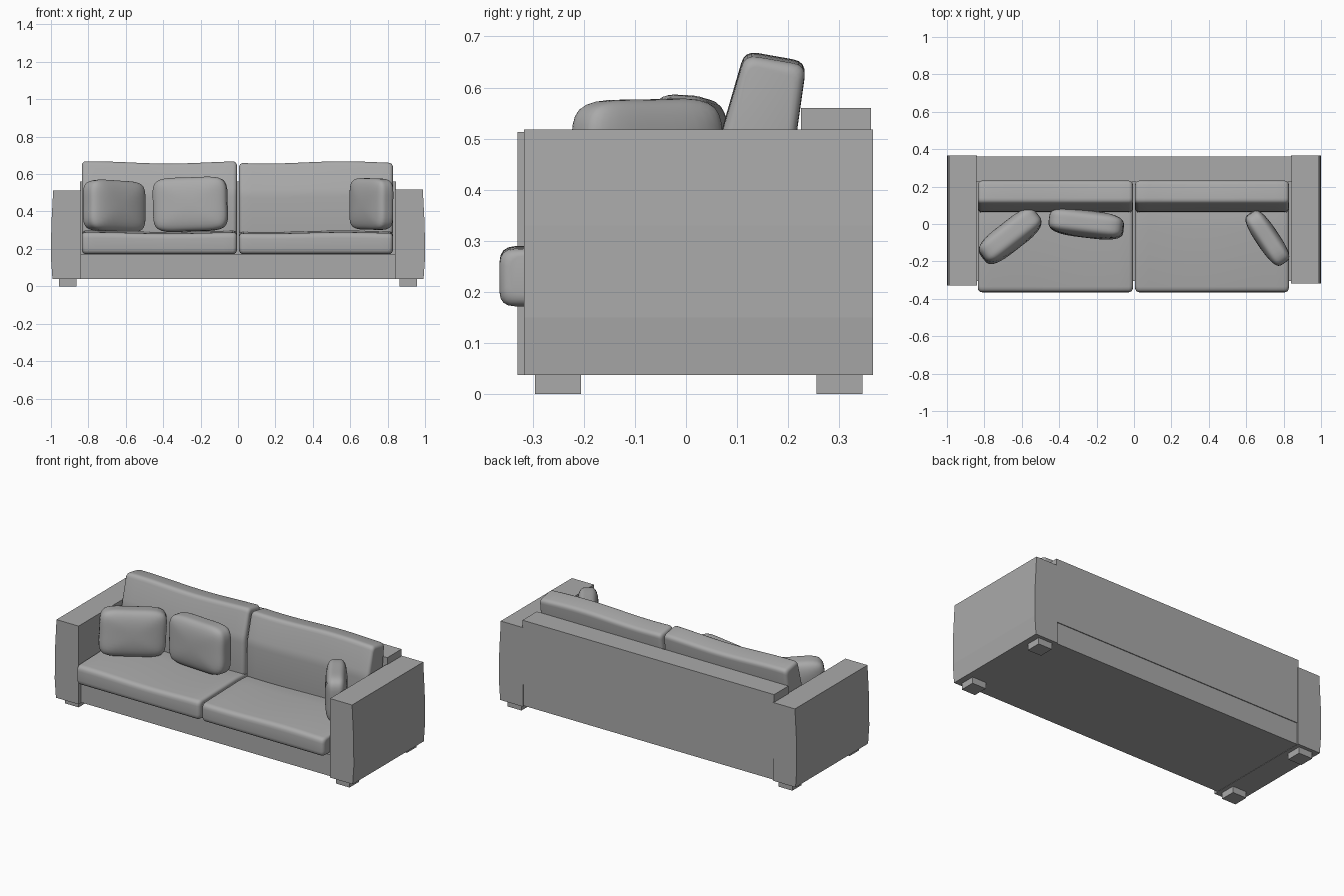
import bpy, bmesh, math
from mathutils import Matrix, Vector

if "Cube" in bpy.data.objects:
    bpy.data.objects.remove(bpy.data.objects["Cube"], do_unlink=True)

GREY = (0.4, 0.4, 0.4, 1.0)
fabric = bpy.data.materials.new("grey_fabric")
fabric.use_nodes = True
fabric.diffuse_color = GREY
fabric.node_tree.nodes["Principled BSDF"].inputs["Base Color"].default_value = GREY


def finish(name, bm, smooth=False):
    bmesh.ops.recalc_face_normals(bm, faces=bm.faces)
    mesh = bpy.data.meshes.new(name)
    bm.to_mesh(mesh)
    bm.free()
    mesh.materials.append(fabric)
    for p in mesh.polygons:
        p.use_smooth = smooth
    obj = bpy.data.objects.new(name, mesh)
    bpy.context.collection.objects.link(obj)
    return obj


def box(name, low, high):
    low, high = Vector(low), Vector(high)
    bm = bmesh.new()
    bmesh.ops.create_cube(bm, size=1)
    for v in bm.verts:
        v.co = Vector(v.co[i] * (high[i] - low[i]) + (low[i] + high[i]) / 2 for i in range(3))
    return finish(name, bm)


def loft(name, rings, smooth=False):
    """Skin a list of equal-length point rings and cap both ends."""
    bm = bmesh.new()
    rows = [[bm.verts.new(p) for p in ring] for ring in rings]
    n = len(rows[0])
    for a, b in zip(rows, rows[1:]):
        for i in range(n):
            j = (i + 1) % n
            bm.faces.new((a[i], a[j], b[j], b[i]))
    bm.faces.new(rows[0])
    bm.faces.new(rows[-1])
    return finish(name, bm, smooth)


def round_corners(points, radius, steps=4):
    """Replace each polygon corner with a short curve."""
    out = []
    for i, p in enumerate(points):
        p = Vector(p)
        a = p + (Vector(points[i - 1]) - p).normalized() * radius
        b = p + (Vector(points[(i + 1) % len(points)]) - p).normalized() * radius
        for k in range(steps + 1):
            t = k / steps
            out.append(a * (1 - t) ** 2 + p * 2 * t * (1 - t) + b * t * t)
    return out


def cushion(name, profile, x0, x1, radius, wave, phase):
    """Rounded (y, z) profile swept along x, with soft ends and a wavy top."""
    outline = round_corners(profile, radius)
    mid = sum(outline, Vector((0, 0))) / len(outline)
    half = [max(abs(p[i] - mid[i]) for p in outline) for i in range(2)]
    zmin = min(p.y for p in outline)
    zmax = max(p.y for p in outline)
    r = 0.022
    ends = [(r * (1 - math.cos(a)), r * (1 - math.sin(a)))
            for a in (math.pi / 2 * k / 4 for k in range(5))]
    stations = [(x0 + d, s) for d, s in ends]
    stations += [(x0 + r + (x1 - x0 - 2 * r) * k / 16, 0) for k in range(1, 16)]
    stations += [(x1 - d, s) for d, s in reversed(ends)]
    rings = []
    for x, s in stations:
        lift = wave * math.sin(phase + 2 * math.pi * (x - x0) / (x1 - x0))
        rings.append([(x,
                       mid.x + (p.x - mid.x) * (1 - s / half[0]),
                       mid.y + (p.y - mid.y) * (1 - s / half[1])
                       + lift * (p.y - zmin) / (zmax - zmin))
                      for p in outline])
    obj = loft(name, rings, True)
    return obj


def pillow(name, centre, size, turn, roll, lean):
    """Soft block: a subdivided cube pushed onto a superellipsoid."""
    bm = bmesh.new()
    bmesh.ops.create_cube(bm, size=2)
    bmesh.ops.subdivide_edges(bm, edges=bm.edges[:], cuts=11, use_grid_fill=True)
    pose = (Matrix.Translation(centre) @ Matrix.Rotation(math.radians(turn), 4, "Z")
            @ Matrix.Rotation(math.radians(lean), 4, "X")
            @ Matrix.Rotation(math.radians(roll), 4, "Y"))
    for v in bm.verts:
        c = v.co / sum(abs(k) ** 4.5 for k in v.co) ** (1 / 4.5)
        x, y, z = c
        # Slightly pinched sides and thinner rim
        c = Vector((x * (0.96 + 0.04 * z * z), y * (1 - 0.18 * max(x * x, z * z)),
                    z * (0.96 + 0.04 * x * x)))
        v.co = pose @ Vector(c[i] * size[i] / 2 for i in range(3))
    return finish(name, bm, True)


# Frame
box("base", (-0.845, -0.305, 0.04), (0.845, 0.357, 0.17))
box("back_panel", (-0.845, 0.225, 0.17), (0.845, 0.362, 0.56))

# Arms with gently bowed outer sides, and the feet below them
for side, name, front, top in ((-1, "right", -0.33, 0.513), (1, "left", -0.317, 0.518)):
    section = [(0.84, 0.038), (0.992, 0.038), (1.0, 0.15), (0.998, 0.33),
               (0.988, top), (0.84, top)]
    loft(name + "_arm", [[(side * x, y, z) for x, z in section] for y in (front, 0.366)])
    for place, y in (("front", -0.25), ("back", 0.3)):
        x = side * 0.91
        box(f"{name}_{place}_foot", (x - 0.046, y - 0.045, 0), (x + 0.046, y + 0.045, 0.04))

# Seat and back cushions
seat = [(-0.365, 0.172), (0.21, 0.172), (0.21, 0.285), (0.0, 0.295), (-0.365, 0.285)]
back = [(0.06, 0.27), (0.195, 0.27), (0.216, 0.51), (0.235, 0.645), (0.115, 0.666), (0.066, 0.5)]
for name, x0, x1, phase in (("right", -0.835, -0.006, 1.2), ("left", 0.006, 0.828, 3.6)):
    cushion(name + "_seat_cushion", seat, x0, x1, 0.03, 0.004, phase)
    cushion(name + "_back_cushion", back, x0, x1, 0.025, 0.006, phase)

# Loose pillows
pillow("right_pillow", (-0.662, -0.065, 0.428), (0.385, 0.155, 0.285), 38, 3, -4)
pillow("middle_pillow", (-0.255, 0.0, 0.438), (0.415, 0.145, 0.3), -7, -2, -3)
pillow("left_pillow", (0.713, -0.075, 0.44), (0.335, 0.125, 0.285), -56, 1, 0)

for obj in bpy.context.collection.objects:
    obj.select_set(False)
for obj in bpy.context.collection.objects:
    if "cushion" in obj.name:
        obj.select_set(True)
        bpy.context.view_layer.objects.active = obj
bpy.ops.object.shade_smooth_by_angle(angle=math.radians(40))
